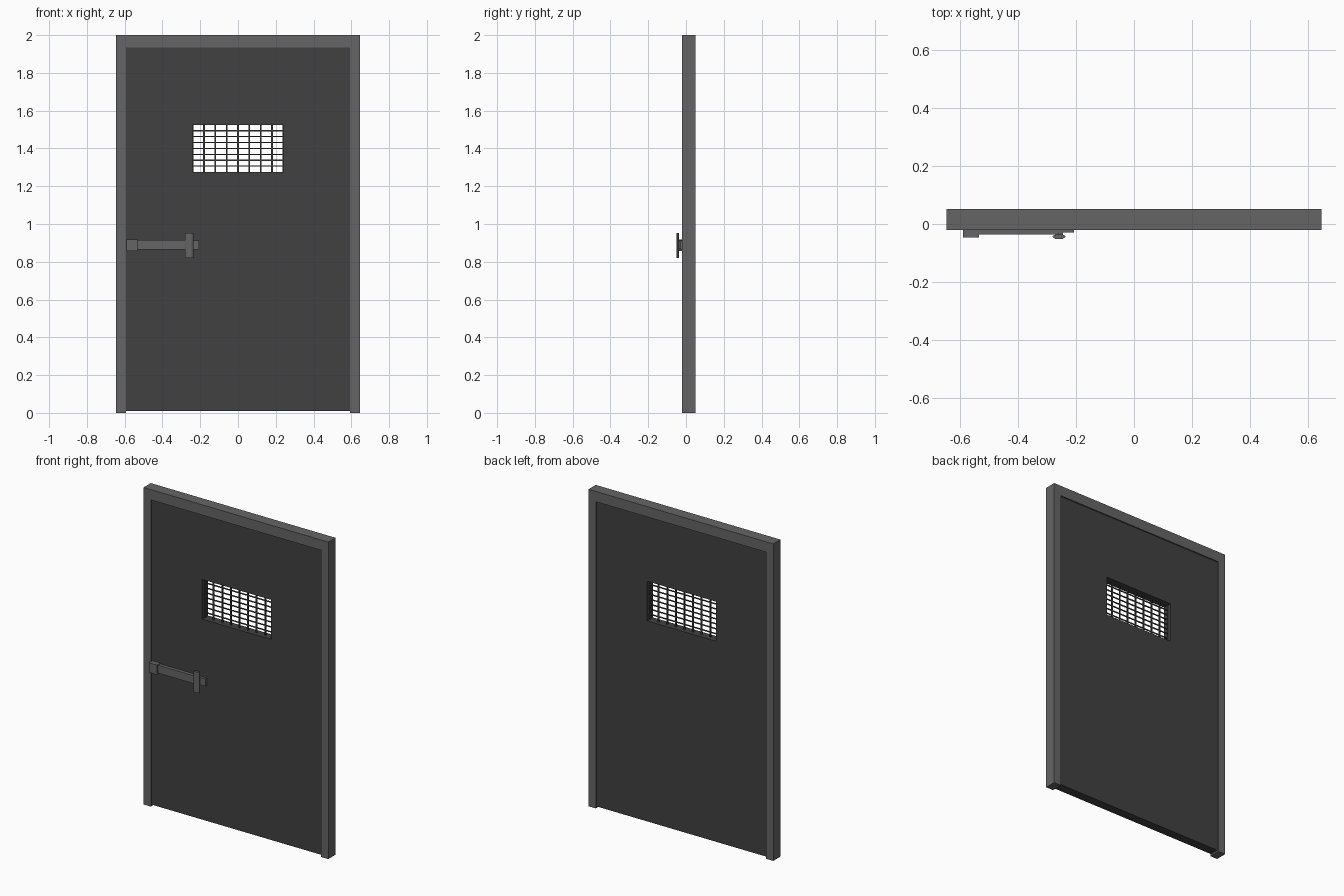
import bpy, bmesh, math
from mathutils import Vector

if "Cube" in bpy.data.objects:
    bpy.data.objects.remove(bpy.data.objects["Cube"])


def material(name, v):
    m = bpy.data.materials.new(name)
    m.diffuse_color = (v, v, v, 1)
    m.use_nodes = True
    m.node_tree.nodes["Principled BSDF"].inputs["Base Color"].default_value = m.diffuse_color
    return m


STEEL = material("mid grey steel", 0.13)
DARK = material("dark grey panel", 0.052)


def finish(name, bm, mat):
    bmesh.ops.recalc_face_normals(bm, faces=bm.faces)
    me = bpy.data.meshes.new(name)
    bm.to_mesh(me)
    bm.free()
    ob = bpy.data.objects.new(name, me)
    bpy.context.collection.objects.link(ob)
    me.materials.append(mat)
    return ob


def add_box(bm, x0, x1, y0, y1, z0, z1):
    geo = bmesh.ops.create_cube(bm, size=1)
    for v in geo["verts"]:
        v.co = Vector(((x0 + x1) / 2 + v.co.x * (x1 - x0),
                       (y0 + y1) / 2 + v.co.y * (y1 - y0),
                       (z0 + z1) / 2 + v.co.z * (z1 - z0)))


def box(name, mat, *b):
    bm = bmesh.new()
    add_box(bm, *b)
    return finish(name, bm, mat)


def prism(name, mat, pts, direction):
    bm = bmesh.new()
    f = bm.faces.new([bm.verts.new(p) for p in pts])
    r = bmesh.ops.extrude_face_region(bm, geom=[f], use_keep_orig=True)
    vs = [g for g in r["geom"] if isinstance(g, bmesh.types.BMVert)]
    bmesh.ops.translate(bm, verts=vs, vec=direction)
    return finish(name, bm, mat)


# door frame: upside-down U extruded through the wall
W, IW, IT = 0.645, 0.594, 1.935
outline = [(-W, 0), (-W, 2), (W, 2), (W, 0), (IW, 0), (IW, IT), (-IW, IT), (-IW, 0)]
prism("door_frame", STEEL, [(x, -0.021, z) for x, z in outline], (0, 0.072, 0))

# door panel with a window opening through it
WX, WZ0, WZ1 = 0.24, 1.275, 1.525
Y0, Y1 = -0.014, 0.044
bm = bmesh.new()


def rect(x, z0, z1, y):
    return [bm.verts.new((a, y, b)) for a, b in ((-x, z0), (x, z0), (x, z1), (-x, z1))]


of, ob_ = rect(IW - 0.001, 0.01, IT - 0.001, Y0), rect(IW - 0.001, 0.01, IT - 0.001, Y1)
hf, hb = rect(WX, WZ0, WZ1, Y0), rect(WX, WZ0, WZ1, Y1)
for a, b in ((of, hf), (ob_, hb), (of, ob_), (hf, hb)):
    for i in range(4):
        j = (i + 1) % 4
        bm.faces.new((a[i], a[j], b[j], b[i]))
finish("door_panel", bm, DARK)

# window grille: crossed thin bars in the middle of the opening
bm = bmesh.new()
for i in range(-4, 5):
    x = i * 0.06
    add_box(bm, x - 0.004, x + 0.004, 0.011, 0.019, WZ0, WZ1)
for i in range(1, 8):
    z = WZ0 + i * (WZ1 - WZ0) / 8
    add_box(bm, -WX, WX, 0.012, 0.018, z - 0.003, z + 0.003)
finish("window_grille", bm, DARK)

# latch: backing plate, sliding bar, keeper and upright grip
box("latch_plate", STEEL, -0.588, -0.207, -0.03, Y0, 0.866, 0.912)
box("latch_bar", STEEL, -0.588, -0.26, -0.036, Y0, 0.864, 0.914)
box("latch_keeper", STEEL, -0.589, -0.533, -0.047, Y0, 0.858, 0.919)
box("grip_stem", STEEL, -0.272, -0.244, -0.042, Y0, 0.87, 0.908)
cx = -0.258
grip = [(-0.013, -0.037), (-0.022, -0.041), (-0.022, -0.045), (-0.013, -0.051),
        (0.013, -0.051), (0.022, -0.045), (0.022, -0.041), (0.013, -0.037)]
prism("latch_grip", STEEL, [(cx + x, y, 0.82) for x, y in grip], (0, 0, 0.132))
